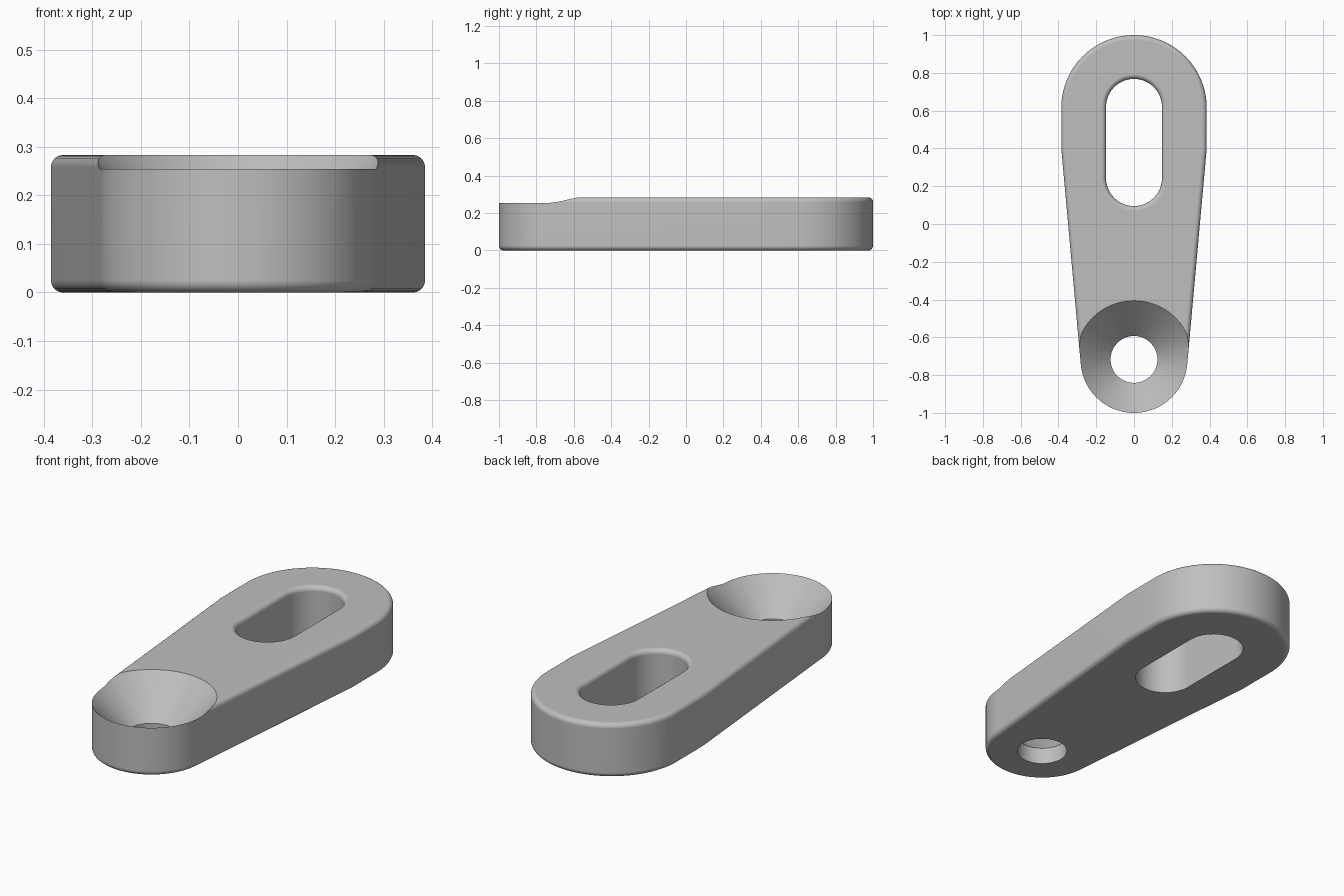
import bpy, bmesh, math
from math import sin, cos, pi

if "Cube" in bpy.data.objects:
    bpy.data.objects.remove(bpy.data.objects["Cube"])

H = 0.283                       # plate thickness
R = 0.025                       # edge rounding
BIG_Y, BIG_R = 0.615, 0.385     # wide end
SMALL_Y, SMALL_R = -0.717, 0.283  # narrow end
KINK_Y = 0.40                   # where the sides start to taper

grey = bpy.data.materials.new("light grey")
grey.diffuse_color = (0.52, 0.52, 0.52, 1)
grey.use_nodes = True
grey.node_tree.nodes["Principled BSDF"].inputs["Base Color"].default_value = grey.diffuse_color


def loft(name, rings):
    """Closed solid from equal-length point rings, lowest first."""
    bm = bmesh.new()
    loops = [[bm.verts.new(p) for p in ring] for ring in rings]
    n = len(loops[0])
    for a, b in zip(loops, loops[1:]):
        for i in range(n):
            j = (i + 1) % n
            bm.faces.new((a[i], a[j], b[j], b[i]))
    bm.faces.new(loops[0][::-1])
    bm.faces.new(loops[-1])
    mesh = bpy.data.meshes.new(name)
    bm.to_mesh(mesh)
    bm.free()
    mesh.materials.append(grey)
    obj = bpy.data.objects.new(name, mesh)
    bpy.context.collection.objects.link(obj)
    return obj


def arc(cy, r, a0, a1, n):
    return [(r * cos(a0 + (a1 - a0) * i / n), cy + r * sin(a0 + (a1 - a0) * i / n))
            for i in range(n + 1)]


# Angle at which the tapered side meets the narrow end
dy = KINK_Y - SMALL_Y
tangent = math.atan2(dy, BIG_R) - math.acos(SMALL_R / math.hypot(BIG_R, dy))


def outline(inset, z):
    kx = BIG_R - inset
    ky = KINK_Y - inset * math.tan(tangent / 2)
    pts = arc(BIG_Y, BIG_R - inset, 0, pi, 64)
    pts += [(-kx, ky)]
    pts += arc(SMALL_Y, SMALL_R - inset, pi - tangent, 2 * pi + tangent, 64)
    pts += [(kx, ky)]
    return [(x, y, z) for x, y in pts]


def slot_ring(grow, z):
    r = 0.148 + grow
    return [(x, y, z) for x, y in arc(0.62, r, 0, pi, 32) + arc(0.243, r, pi, 2 * pi, 32)]


def circle(r, z):
    return [(x, y, z) for x, y in arc(SMALL_Y, r, 0, 2 * pi, 96)[:-1]]


# Plate with rounded top and bottom edges
steps = [i * pi / 12 for i in range(7)]
rings = [outline(R * (1 - sin(a)), R * (1 - cos(a))) for a in steps]
rings += [outline(R * (1 - cos(a)), H - R * (1 - sin(a))) for a in steps]
plate = loft("slotted_plate", rings)

# Slot cutter, flared at the top to leave a rounded rim
slot = loft("slot_cutter", [slot_ring(0, -0.1)]
            + [slot_ring(R * (1 - cos(a)), H - R * (1 - sin(a))) for a in steps]
            + [slot_ring(R, H + 0.1)])

# Screw hole with a wide conical countersink
top_r, hole_r, cone_z = 0.311, 0.124, 0.088
slope = (top_r - hole_r) / (H - cone_z)
sink = loft("countersink_cutter", [circle(hole_r, -0.1), circle(hole_r, cone_z),
                                   circle(top_r + 0.1 * slope, H + 0.1)])

bpy.context.view_layer.objects.active = plate
for cutter in (slot, sink):
    mod = plate.modifiers.new(cutter.name, 'BOOLEAN')
    mod.operation = 'DIFFERENCE'
    mod.solver = 'EXACT'
    mod.object = cutter
    bpy.ops.object.modifier_apply(modifier=mod.name)
    bpy.data.objects.remove(cutter)

# Smooth curves, crisp rims, flat faces
for p in plate.data.polygons:
    p.use_smooth = True
plate.data.set_sharp_from_angle(angle=math.radians(30))
wn = plate.modifiers.new("flat_face_normals", 'WEIGHTED_NORMAL')
wn.keep_sharp = True
